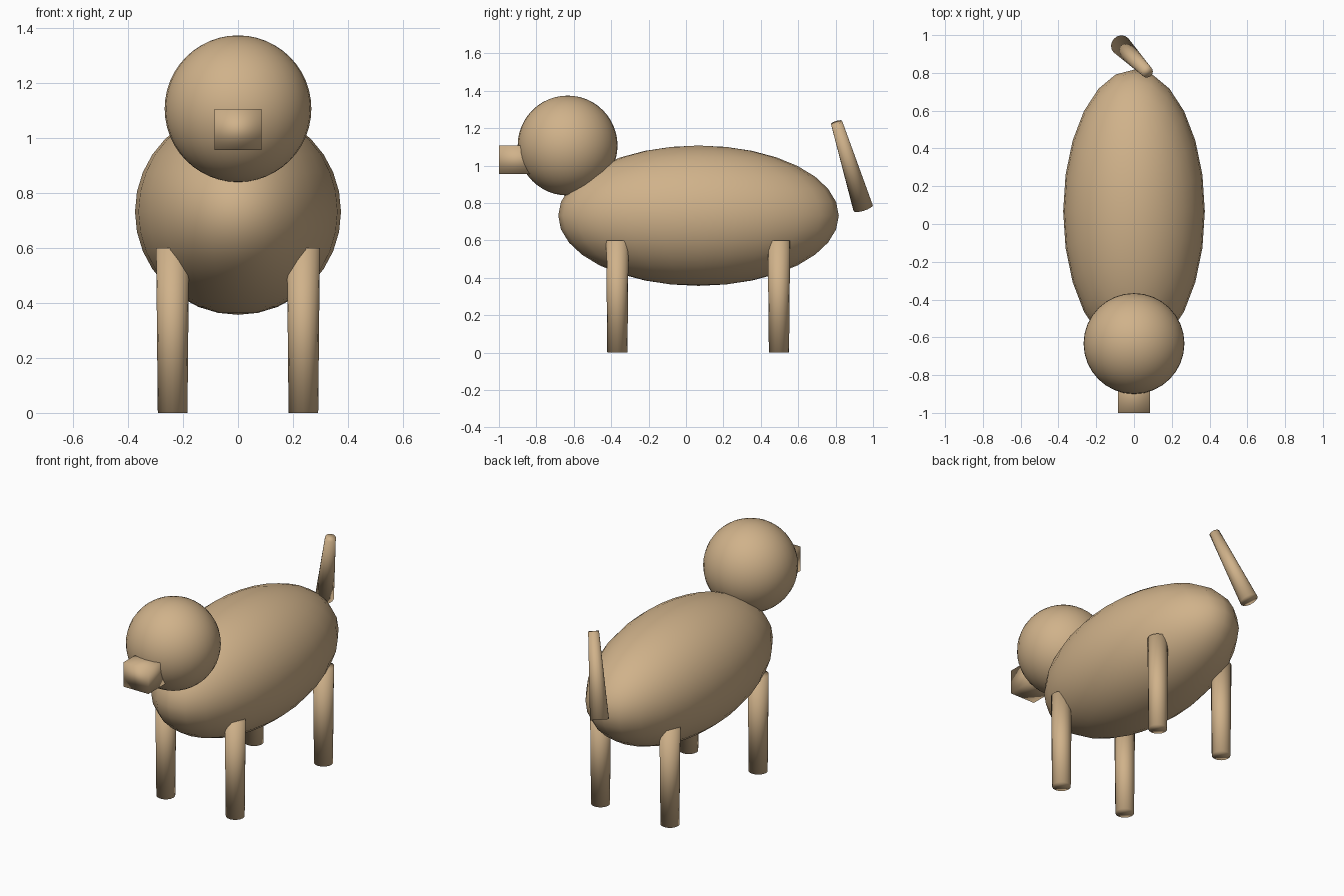
import bpy
from mathutils import Vector

cube = bpy.data.objects.get("Cube")
if cube:
    bpy.data.objects.remove(cube, do_unlink=True)

# Single tan coat colour
tan = bpy.data.materials.new("tan_coat")
tan.use_nodes = True
color = (0.63, 0.445, 0.255, 1)
tan.diffuse_color = color
tan.node_tree.nodes["Principled BSDF"].inputs["Base Color"].default_value = color


def finish(name):
    obj = bpy.context.object
    obj.name = name
    obj.data.materials.append(tan)
    bpy.ops.object.shade_smooth()
    return obj


def ellipsoid(name, center, radii, segments, rings):
    bpy.ops.mesh.primitive_uv_sphere_add(segments=segments, ring_count=rings,
                                         radius=1, location=center)
    bpy.context.object.scale = radii
    return finish(name)


def tapered_rod(name, start, end, r_start, r_end, sides=16):
    a, b = Vector(start), Vector(end)
    axis = b - a
    bpy.ops.mesh.primitive_cone_add(vertices=sides, radius1=r_start, radius2=r_end,
                                    depth=axis.length, location=(a + b) / 2)
    bpy.context.object.rotation_euler = axis.to_track_quat('Z', 'Y').to_euler()
    return finish(name)


# Body and head
ellipsoid("body", (0, 0.067, 0.732), (0.375, 0.75, 0.375), 24, 16)
ellipsoid("head", (0, -0.633, 1.107), (0.267, 0.267, 0.267), 32, 24)

# Block snout, softly shaded
bpy.ops.mesh.primitive_cube_add(size=1, location=(0, -0.9, 1.031))
bpy.context.object.scale = (0.172, 0.2, 0.15)
finish("snout")

# Four tapered legs
for side, x in (("left", 0.238), ("right", -0.238)):
    for end, y in (("front", -0.367), ("back", 0.497)):
        tapered_rod(f"{end}_{side}_leg", (x, y, 0), (x, y, 0.6), 0.054, 0.06)

# Tail leaning up and across
tapered_rod("tail", (-0.07, 0.947, 0.773), (0.07, 0.805, 1.23), 0.054, 0.031)
